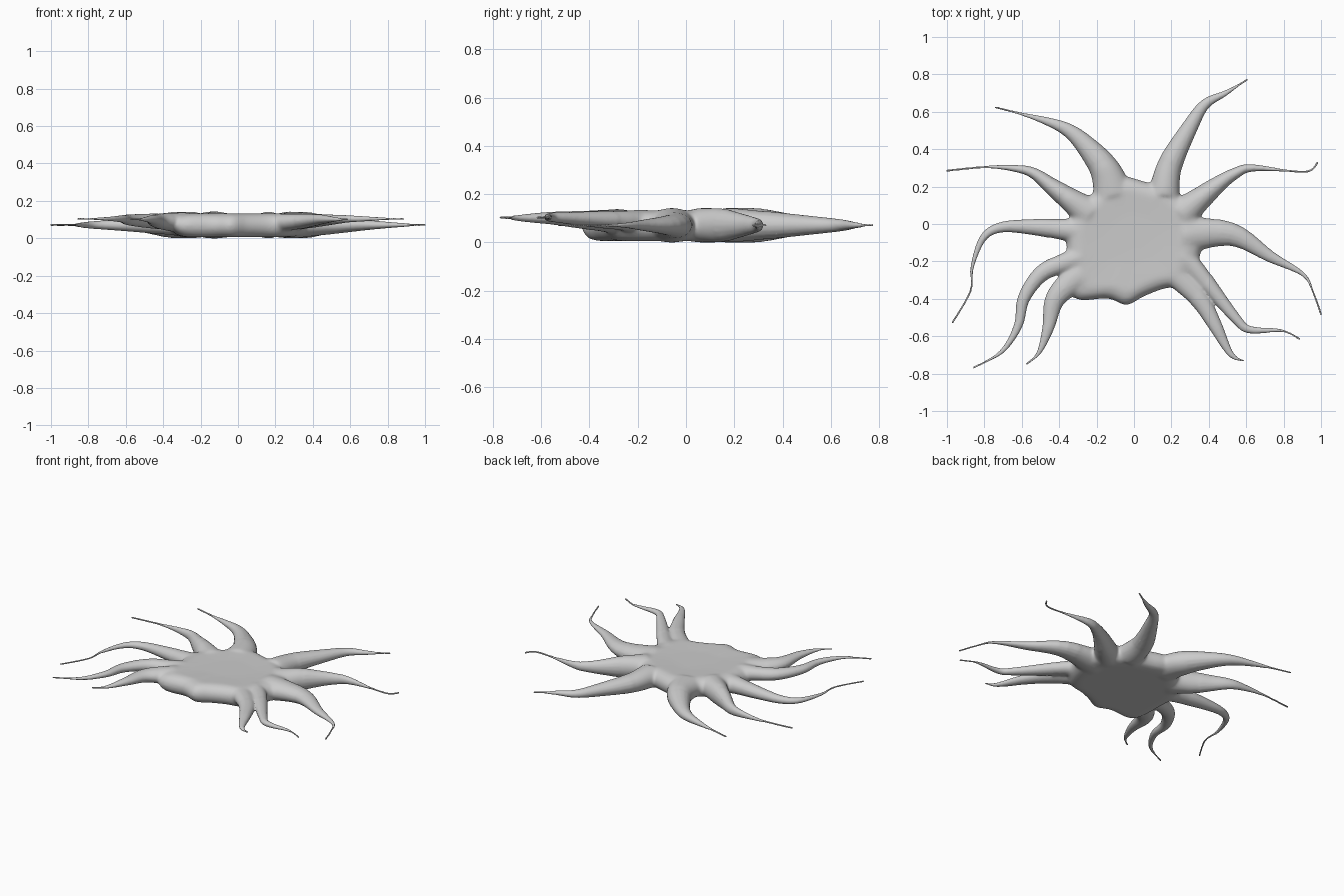
import bpy, bmesh, math
from mathutils import Vector

cube = bpy.data.objects.get("Cube")
if cube:
    bpy.data.objects.remove(cube, do_unlink=True)

skin = bpy.data.materials.new("pale_grey")
skin.use_nodes = True
GREY = (0.6, 0.6, 0.6, 1)
skin.diffuse_color = GREY
skin.node_tree.nodes["Principled BSDF"].inputs["Base Color"].default_value = GREY


def spline(points, steps, closed=False):
    """Smooth curve passing through the points."""
    pts = [Vector(p) for p in points]
    n = len(pts)
    pick = (lambda i: pts[i % n]) if closed else (lambda i: pts[max(0, min(n - 1, i))])
    out = []
    for i in range(n if closed else n - 1):
        a, b, c, d = (pick(i + k) for k in (-1, 0, 1, 2))
        for s in range(steps):
            t = s / steps
            out.append(b + 0.5 * t * ((c - a) + t * ((2 * a - 5 * b + 4 * c - d)
                                                   + t * (3 * (b - c) + d - a))))
    return out if closed else out + [pts[-1]]


def skin_rings(bm, rings):
    """Bridge matching rings and cap both ends."""
    loops = [[bm.verts.new(p) for p in ring] for ring in rings]
    n = len(loops[0])
    for a, b in zip(loops, loops[1:]):
        for i in range(n):
            j = (i + 1) % n
            bm.faces.new((a[i], a[j], b[j], b[i]))
    bm.faces.new(loops[0][::-1])
    bm.faces.new(loops[-1])


def add_arm(bm, *path, width, taper=1, height=.9, root_z=.08, tip_z=.08):
    """Oval tube along a flat path; its half width fades out towards the tip."""
    pts = spline(path, 5)
    steps = [(b - a).length for a, b in zip(pts, pts[1:])]
    rings = []
    for i, p in enumerate(pts):
        t = sum(steps[:i]) / sum(steps)
        along = pts[min(i + 1, len(pts) - 1)] - pts[max(i - 1, 0)]
        side = Vector((-along.y, along.x, 0)).normalized()
        w = max(width * max(0, 1 - t) ** taper, .006)
        h = max(min(w * height, .073), .006)
        mid = Vector((p.x, p.y, root_z + (tip_z - root_z) * min(1, t * 1.6)))
        rings.append([mid + side * w * math.cos(a) + Vector((0, 0, h * math.sin(a)))
                      for a in (k * math.tau / 16 for k in range(16))])
    skin_rings(bm, rings)


bm = bmesh.new()

# Flat central body with a rounded rim
rim = spline([(.05, .23), (.24, .16), (.36, .03), (.36, -.15), (.28, -.31),
              (.15, -.35), (.05, -.39), (-.04, -.435), (-.14, -.4), (-.33, -.39),
              (-.36, -.15), (-.35, .02), (-.24, .15), (-.08, .25)], 6, closed=True)
profile = [(.4, .015), (.8, .015), (.91, .024), (.98, .05), (1, .078),
           (.98, .105), (.91, .13), (.8, .142), (.4, .137)]
centre = Vector((0, -.08))
skin_rings(bm, [[(*(centre + (p - centre) * s), z) for p in rim] for s, z in profile])

# Back arms, left then right
add_arm(bm, (.16, .15), (.19, .31), (.3, .52), (.38, .64), (.49, .7), (.61, .775),
        width=.085)
add_arm(bm, (-.11, .15), (-.15, .28), (-.24, .4), (-.35, .5), (-.5, .56), (-.745, .625),
        width=.11, taper=1.5)

# Back side arms, thick at the root
side_arm = dict(width=.09, taper=1.9, height=1.2)
add_arm(bm, (.25, .05), (.435, .2), (.54, .27), (.635, .3), (.88, .28), (.95, .29),
        (.985, .335), **side_arm)
add_arm(bm, (-.23, .05), (-.425, .19), (-.53, .268), (-.62, .295), (-.78, .305),
        (-1.005, .285), **side_arm)

# Middle arms, bending forward
add_arm(bm, (.26, -.06), (.52, -.055), (.73, -.175), (.905, -.27), (.96, -.37),
        (1.002, -.49), width=.105, taper=1.6, height=.75)
add_arm(bm, (-.26, -.04), (-.56, -.015), (-.72, -.02), (-.81, -.08), (-.865, -.23),
        (-.875, -.36), (-.972, -.53), width=.072, taper=1.7)

# Front outer arms, carried higher
outer_arm = dict(width=.06, height=.85, root_z=.095, tip_z=.113)
add_arm(bm, (.25, -.17), (.34, -.255), (.54, -.5), (.62, -.565), (.79, -.57),
        (.89, -.617), **outer_arm)
add_arm(bm, (-.28, -.18), (-.38, -.21), (-.5, -.27), (-.59, -.4), (-.62, -.545),
        (-.71, -.685), (-.863, -.77), **outer_arm)

# Front inner arms
inner_arm = dict(height=.75, root_z=.09, tip_z=.11)
add_arm(bm, (.2, -.25), (.345, -.395), (.43, -.535), (.5, -.67), (.54, -.715),
        (.588, -.732), width=.07, taper=.7, **inner_arm)
add_arm(bm, (-.28, -.27), (-.37, -.34), (-.43, -.42), (-.46, -.56), (-.51, -.69),
        (-.577, -.75), width=.08, **inner_arm)
bmesh.ops.recalc_face_normals(bm, faces=bm.faces)

mesh = bpy.data.meshes.new("body_with_arms")
bm.to_mesh(mesh)
bm.free()
body = bpy.data.objects.new("body_with_arms", mesh)
bpy.context.collection.objects.link(body)

# Fuse body and arms into one skin
fuse = body.modifiers.new("fuse", 'REMESH')
fuse.mode = 'VOXEL'
fuse.voxel_size = .006
bm = bmesh.new()
bm.from_object(body, bpy.context.evaluated_depsgraph_get())
body.modifiers.clear()

# Soften the joints near the body, and the arms only lightly
core = [v for v in bm.verts if math.hypot(v.co.x, v.co.y + .08) < .46]
for verts, rounds in ((core, 25), (bm.verts[:], 2)):
    for _ in range(rounds):
        bmesh.ops.smooth_vert(bm, verts=verts, factor=.5, use_axis_x=True,
                              use_axis_y=True, use_axis_z=True)

# Rest the underside on the ground
low = min(v.co.z for v in bm.verts)
bmesh.ops.translate(bm, verts=bm.verts, vec=(0, 0, -low))
for f in bm.faces:
    f.smooth = True
bm.to_mesh(mesh)
bm.free()
mesh.materials.append(skin)

# Thin out the dense skin
thin = body.modifiers.new("thin_out", 'DECIMATE')
thin.ratio = .3
